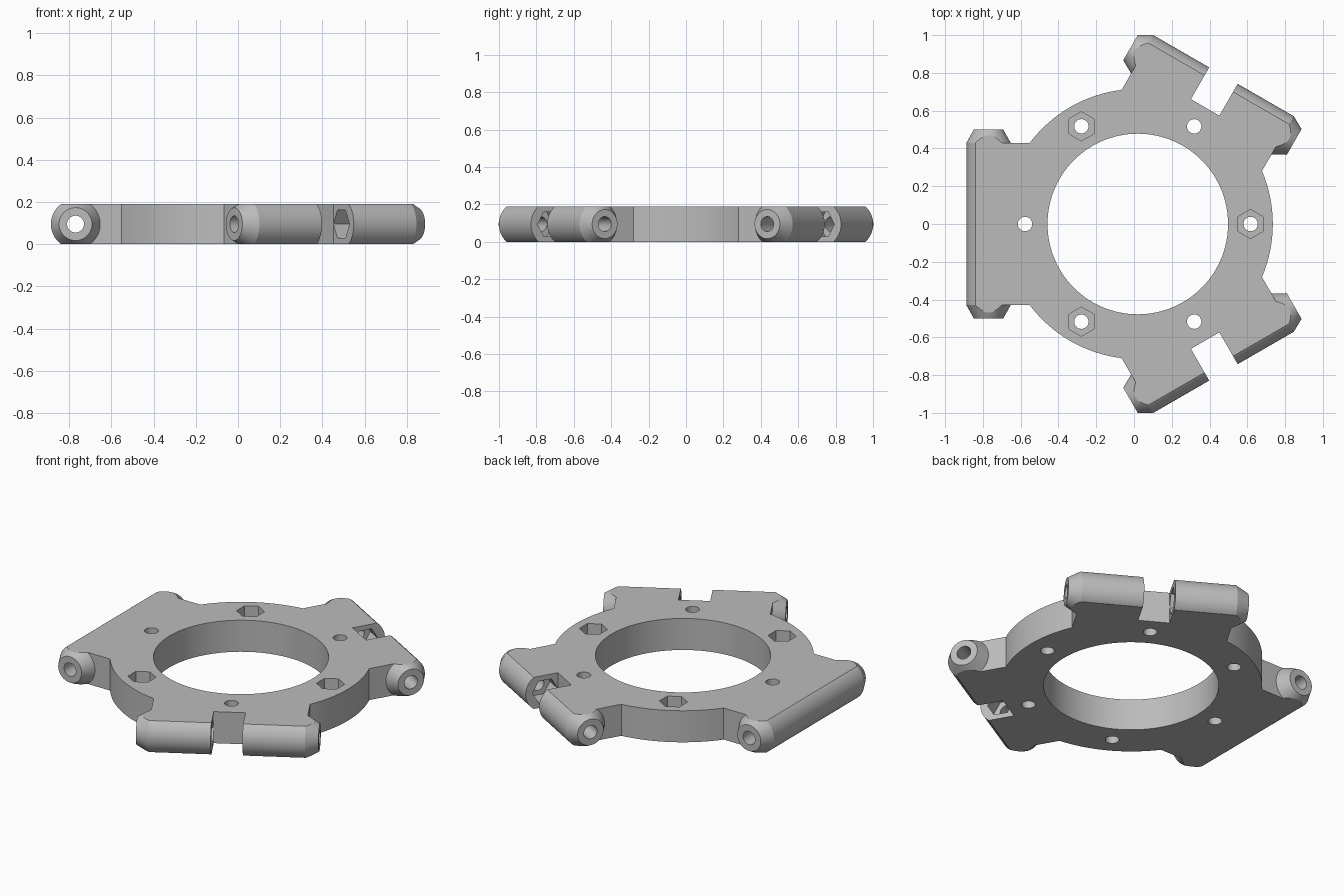
import bpy, bmesh
from math import radians, cos, sin, tau
from mathutils import Matrix, Vector

if "Cube" in bpy.data.objects:
    bpy.data.objects.remove(bpy.data.objects["Cube"], do_unlink=True)

H = 0.19            # plate thickness
MID = H / 2
AXIS = 0.79         # distance of the hinge axis from the ring centre
BOLTS = 0.597       # bolt circle radius
HEX = 0.077         # nut pocket corner radius
CENTRE = Matrix.Translation((0.02, 0, 0))
LYING = Matrix.Rotation(radians(90), 4, "X")

grey = bpy.data.materials.new("plain grey")
grey.use_nodes = True
grey.diffuse_color = (0.5, 0.5, 0.5, 1)
grey.node_tree.nodes["Principled BSDF"].inputs["Base Color"].default_value = (0.5, 0.5, 0.5, 1)


def finish(name, bm, matrix):
    bm.transform(matrix)
    bmesh.ops.recalc_face_normals(bm, faces=bm.faces)
    mesh = bpy.data.meshes.new(name)
    bm.to_mesh(mesh)
    bm.free()
    mesh.materials.append(grey)
    ob = bpy.data.objects.new(name, mesh)
    bpy.context.collection.objects.link(ob)
    return ob


def turned(name, profile, sides, matrix, phase=0):
    """Solid of revolution about z from (height, radius) pairs."""
    bm = bmesh.new()
    rings = [[bm.verts.new((r * cos(tau * i / sides + phase), r * sin(tau * i / sides + phase), z))
              for i in range(sides)] for z, r in profile]
    for low, high in zip(rings, rings[1:]):
        for i in range(sides):
            j = (i + 1) % sides
            bm.faces.new((low[i], low[j], high[j], high[i]))
    bm.faces.new(rings[0])
    bm.faces.new(rings[-1])
    return finish(name, bm, matrix)


def rod(name, low, high, radius, sides, matrix, phase=0):
    return turned(name, [(low, radius), (high, radius)], sides, matrix, phase)


def block(name, low, high, matrix):
    bm = bmesh.new()
    low, high = Vector(low), Vector(high)
    bmesh.ops.create_cube(bm, size=1, matrix=Matrix.Translation((low + high) / 2)
                          @ Matrix.Diagonal((high - low).to_4d()))
    return finish(name, bm, matrix)


def combine(target, tool, operation):
    mod = target.modifiers.new(operation, "BOOLEAN")
    mod.operation = operation
    mod.solver = "EXACT"
    mod.object = tool
    bpy.context.view_layer.objects.active = target
    bpy.ops.object.modifier_apply(modifier=mod.name)
    bpy.data.objects.remove(tool, do_unlink=True)


body = rod("mounting_ring", -0.05, H + 0.05, 0.715, 120, CENTRE)
arms = [CENTRE @ Matrix.Rotation(radians(a), 4, "Z") for a in (60, 180, 300)]

# Three arms, each carrying a hinge barrel with tapered ends
for arm in arms:
    combine(body, block("arm", (0.5, -0.429, -0.06), (AXIS, 0.429, H + 0.06), arm), "UNION")
    hinge = arm @ Matrix.Translation((AXIS, 0, MID)) @ LYING
    barrel = [(-0.5, 0.078), (-0.43, 0.117), (0.43, 0.117), (0.5, 0.078)]
    combine(body, turned("barrel", barrel, 64, hinge), "UNION")

# Trim everything flat to the plate thickness
combine(body, block("slab", (-2, -2, 0), (2, 2, H), Matrix()), "INTERSECT")

# Central bore
combine(body, rod("bore", -0.1, H + 0.1, 0.478, 120, CENTRE), "DIFFERENCE")

# Slots, hinge pin holes and the nut pockets facing into each slot
for arm in arms:
    hinge = arm @ Matrix.Translation((AXIS, 0, MID)) @ LYING
    combine(body, block("slot", (0.713, -0.087, -0.1), (1.1, 0.087, H + 0.1), arm), "DIFFERENCE")
    combine(body, rod("nut_pocket", -0.187, 0.187, 0.076, 6, hinge), "DIFFERENCE")
    combine(body, rod("pin_hole", -0.6, 0.6, 0.04, 32, hinge), "DIFFERENCE")

# Bolt holes, every other one with a hexagonal pocket on top
for i in range(6):
    spot = CENTRE @ Matrix.Rotation(radians(60 * i), 4, "Z") @ Matrix.Translation((BOLTS, 0, 0))
    if i % 2 == 0:
        combine(body, rod("nut_pocket", H - 0.1, H + 0.1, HEX, 6, spot, radians(30)), "DIFFERENCE")
    combine(body, rod("bolt_hole", -0.1, H + 0.1, 0.038, 32, spot), "DIFFERENCE")

# Smooth the round walls, keep edges crisp
bpy.ops.object.select_all(action="DESELECT")
body.select_set(True)
bpy.context.view_layer.objects.active = body
bpy.ops.object.shade_smooth_by_angle(angle=radians(20))
